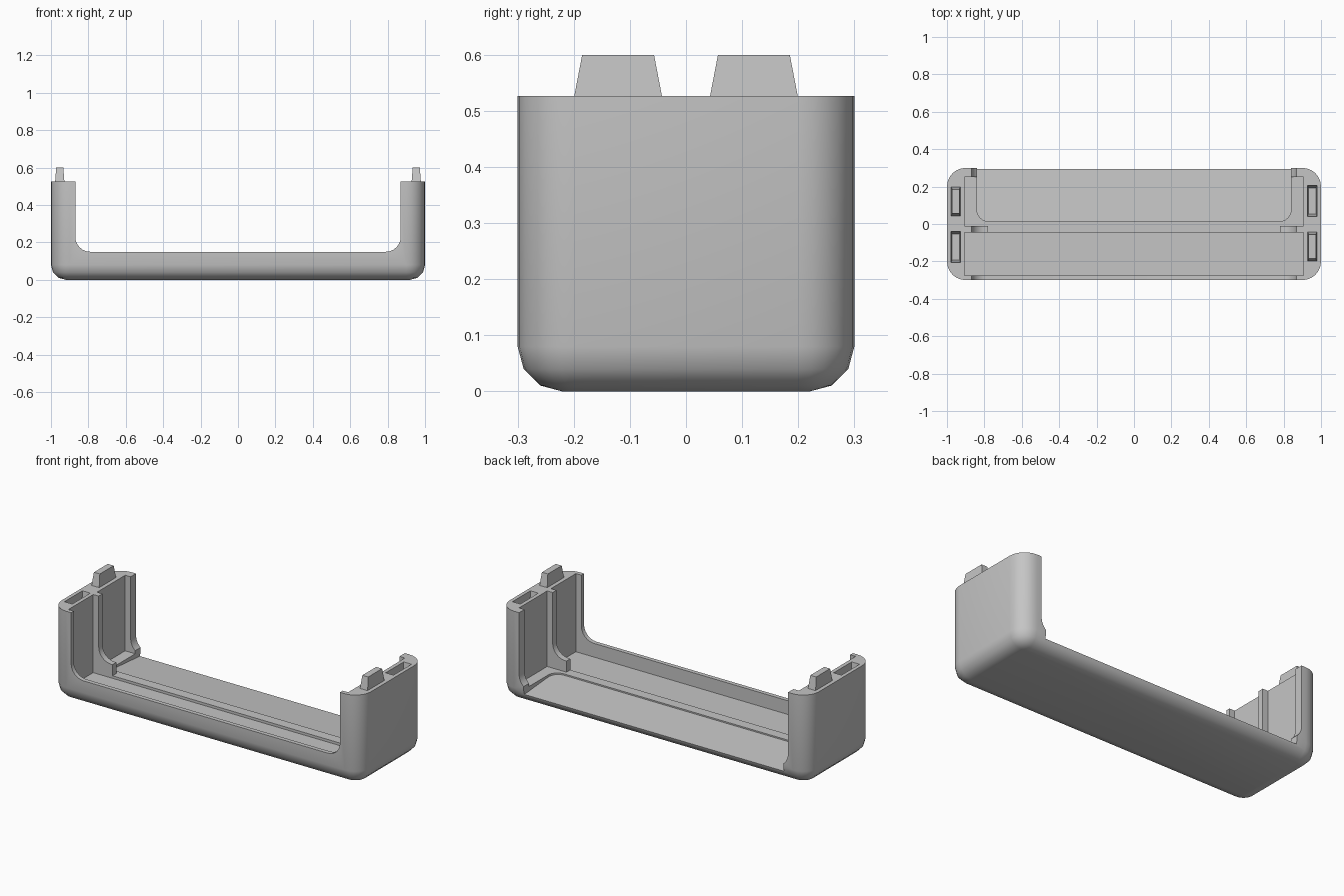
import bpy, bmesh
from math import sin, cos, pi, radians

cube = bpy.data.objects.get("Cube")
if cube:
    bpy.data.objects.remove(cube, do_unlink=True)

grey = bpy.data.materials.new("light grey plastic")
grey.use_nodes = True
colour = (0.56, 0.56, 0.56, 1)
grey.diffuse_color = colour
grey.node_tree.nodes["Principled BSDF"].inputs["Base Color"].default_value = colour

TOP = 0.527
HIGH = 0.8          # cutters reach above the rim
FLOOR = 0.085
RIM = 0.15


def loft(name, rings):
    """Closed solid through rings of equal point count."""
    bm = bmesh.new()
    loops = [[bm.verts.new(p) for p in ring] for ring in rings]
    for a, b in zip(loops, loops[1:]):
        for i in range(len(a)):
            j = (i + 1) % len(a)
            bm.faces.new((a[i], a[j], b[j], b[i]))
    bm.faces.new(loops[0][::-1])
    bm.faces.new(loops[-1])
    bmesh.ops.recalc_face_normals(bm, faces=bm.faces)
    mesh = bpy.data.meshes.new(name)
    bm.to_mesh(mesh)
    bm.free()
    mesh.materials.append(grey)
    obj = bpy.data.objects.new(name, mesh)
    bpy.context.collection.objects.link(obj)
    return obj


def rounded_rect(hx, hy, r, steps=6):
    pts = []
    for k, (sx, sy) in enumerate(((1, 1), (-1, 1), (-1, -1), (1, -1))):
        for i in range(steps + 1):
            a = (k + i / steps) * pi / 2
            pts.append((sx * (hx - r) + r * cos(a), sy * (hy - r) + r * sin(a)))
    return pts


def frustum(name, cx, cy, z0, z1, base, tip):
    rings = []
    for z, (hx, hy) in ((z0, base), (z1, tip)):
        rings.append([(cx + sx * hx, cy + sy * hy, z)
                      for sx, sy in ((1, 1), (-1, 1), (-1, -1), (1, -1))])
    return loft(name, rings)


def box(name, hx, y0, y1, z0):
    size = (hx, (y1 - y0) / 2)
    return frustum(name, 0, (y0 + y1) / 2, z0, HIGH, size, size)


def opening(name, y0, y1, z0, hx=0.87, r=0.08, steps=6):
    """U-shaped cutter with filleted lower corners, running along y."""
    right = [(hx - r + r * sin(a), z0 + r - r * cos(a))
             for a in (i / steps * pi / 2 for i in range(steps + 1))]
    right.append((hx, HIGH))
    outline = right + [(-x, z) for x, z in reversed(right)]
    return loft(name, [[(x, y, z) for x, z in outline] for y in (y0, y1)])


def cut(target, cutter):
    mod = target.modifiers.new("cut", 'BOOLEAN')
    mod.operation = 'DIFFERENCE'
    mod.solver = 'EXACT'
    mod.object = cutter
    bpy.context.view_layer.objects.active = target
    bpy.ops.object.modifier_apply(modifier=mod.name)
    bpy.data.objects.remove(cutter, do_unlink=True)


# Outer shell with rounded corners and rounded underside
r = 0.08
rings = []
for i in range(4):
    a = i / 3 * pi / 2
    inset, z = r * (1 - sin(a)), r * (1 - cos(a))
    rings.append([(x, y, z) for x, y in rounded_rect(1 - inset, 0.3 - inset, 0.1 - inset)])
rings.append([(x, y, TOP) for x, y in rounded_rect(1, 0.3, 0.1)])
shell = loft("case_shell", rings)

# Wide opening, front pocket, low divider and back pocket
cut(shell, opening("main_opening", -0.5, 0.5, RIM))
cut(shell, box("front_pocket", 0.905, -0.275, -0.045, 0.07))
cut(shell, box("divider_gap", 0.78, -0.05, 0, FLOOR))
cut(shell, box("back_pocket", 0.905, -0.01, 0.25, FLOOR))
cut(shell, opening("back_opening", 0.2, 0.5, FLOOR))

# Sloping recess that runs out through the back edge
plan = [(x, y + 0.315) for x, y in rounded_rect(0.84, 0.3, 0.06)]
cut(shell, loft("back_recess", [
    [(x, y, 0.077 - 0.08 * (y - 0.015)) for x, y in plan],
    [(x, y, HIGH) for x, y in plan]]))

# Joining pegs and matching sockets, swapped between the two ends
for side, label in ((1, "left"), (-1, "right")):
    x = side * 0.953
    cut(shell, frustum("socket", x, side * 0.123, 0.44, TOP + 0.01,
                       (0.02, 0.07), (0.026, 0.085)))
    frustum(label + "_peg", x, side * -0.121, TOP - 0.005, 0.6,
            (0.025, 0.079), (0.019, 0.064))

# Smooth the rounded faces and keep the crisp edges
bpy.ops.object.select_all(action='DESELECT')
shell.select_set(True)
bpy.context.view_layer.objects.active = shell
bpy.ops.object.shade_smooth_by_angle(angle=radians(32))
